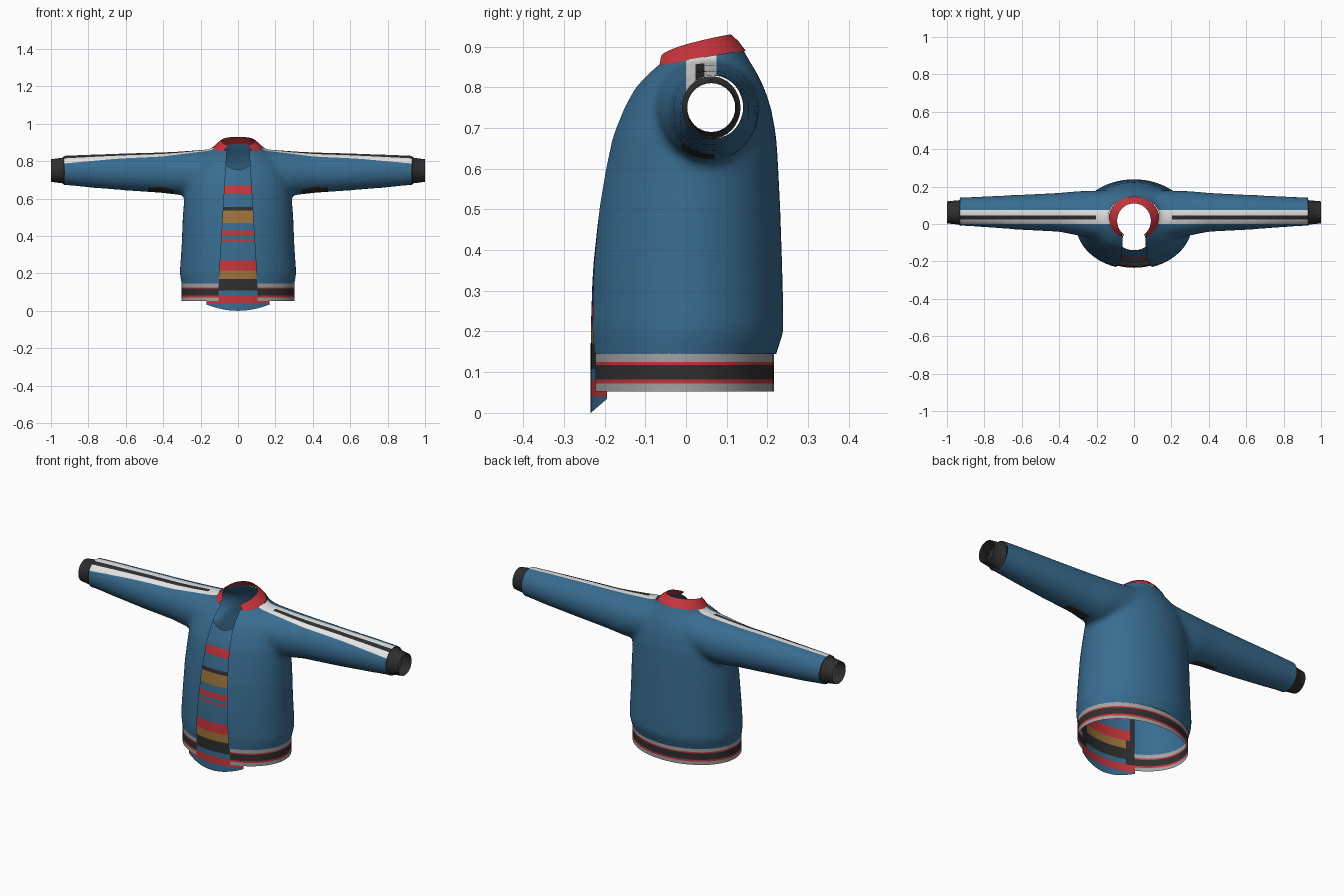
import bpy, bmesh, math
from mathutils import Vector

cube = bpy.data.objects.get("Cube")
if cube:
    bpy.data.objects.remove(cube)


def material(name, rgb):
    m = bpy.data.materials.new(name)
    m.use_nodes = True
    m.diffuse_color = (*rgb, 1)
    m.node_tree.nodes["Principled BSDF"].inputs["Base Color"].default_value = (*rgb, 1)
    return m


NAMES = ["blue", "red", "black", "brown", "grey", "white"]
BLUE, RED, BLACK, BROWN, GREY, WHITE = range(6)
MATS = [material(n, c) for n, c in zip(NAMES, [
    (.04, .15, .28), (.56, .035, .045), (.028, .028, .028),
    (.33, .17, .045), (.36, .36, .36), (.78, .78, .78)])]


def add_object(name, bm):
    mesh = bpy.data.meshes.new(name)
    bm.to_mesh(mesh)
    bm.free()
    for m in MATS:
        mesh.materials.append(m)
    ob = bpy.data.objects.new(name, mesh)
    bpy.context.collection.objects.link(ob)
    return ob


def loft(bm, rows, closed=True, capped=False, colour=lambda row, centre: BLUE):
    """Skin a stack of point rows with quads."""
    vs = [[bm.verts.new(p) for p in r] for r in rows]
    n = len(rows[0])
    for i in range(len(vs) - 1):
        for j in range(n if closed else n - 1):
            k = (j + 1) % n
            f = bm.faces.new((vs[i][j], vs[i][k], vs[i + 1][k], vs[i + 1][j]))
            f.material_index = colour(i, f.calc_center_median())
    if capped:
        bm.faces.new(vs[0])
        bm.faces.new(vs[-1])


def arc(rx, front, back, z, start=0.0, n=48):
    """Horizontal ellipse beginning and ending beside the front centre."""
    yc, ry = (front + back) / 2, (back - front) / 2
    span = math.tau - 2 * start
    steps = n if start == 0 else n - 1
    angles = [start + span * i / steps for i in range(n)]
    return [Vector((rx * math.sin(a), yc - ry * math.cos(a), z)) for a in angles]


def tube_ring(x, y0, y1, z0, z1, n=32):
    """Upright ellipse across the x axis."""
    turn = [math.tau * i / n for i in range(n)]
    return [Vector((x, (y0 + y1) / 2 + (y1 - y0) / 2 * math.cos(a),
                    (z0 + z1) / 2 + (z1 - z0) / 2 * math.sin(a))) for a in turn]


def interp(table, z):
    for (z0, a), (z1, b) in zip(table, table[1:]):
        if z <= z1:
            return a + (b - a) * max(0, z - z0) / (z1 - z0)
    return table[-1][1]


# Jacket solid: torso and one tube through both sleeves, fused and softened
bm = bmesh.new()
torso = [(.1, .295, -.235, .21), (.145, .302, -.238, .222), (.2, .312, -.243, .24),
         (.35, .302, -.238, .237), (.5, .296, -.222, .232), (.6, .288, -.204, .227),
         (.68, .282, -.186, .222), (.75, .262, -.157, .209), (.8, .235, -.13, .192),
         (.84, .185, -.092, .172), (.865, .14, -.065, .156), (.89, .125, -.02, .142),
         (.94, .1, .03, .12)]
loft(bm, [arc(rx, f, b, z) for z, rx, f, b in torso], capped=True)
sleeve = [(.1, -.08, .18, .65, .87), (.2, -.08, .18, .625, .86), (.3, -.062, .176, .617, .853),
          (.4, -.042, .167, .629, .848), (.6, -.032, .157, .643, .842),
          (.8, -.017, .148, .659, .836), (.9, -.011, .143, .67, .832), (1, -.008, .138, .676, .826)]
halves = [(-r[0], *r[1:]) for r in reversed(sleeve)] + sleeve
loft(bm, [tube_ring(*r) for r in halves], capped=True)
bmesh.ops.recalc_face_normals(bm, faces=bm.faces)
jacket = add_object("jacket", bm)
remesh = jacket.modifiers.new("fuse", 'REMESH')
remesh.mode = 'VOXEL'
remesh.voxel_size = .014
soften = jacket.modifiers.new("soften", 'SMOOTH')
soften.iterations = 8
bpy.context.view_layer.update()
fused = bpy.data.meshes.new_from_object(
    jacket.evaluated_get(bpy.context.evaluated_depsgraph_get()))
bpy.data.objects.remove(jacket)

bm = bmesh.new()
bm.from_mesh(fused)
bpy.data.meshes.remove(fused)


def cut(co, normal, region=lambda c: True, drop=False):
    faces = [f for f in bm.faces if region(f.calc_center_median())]
    geom = set(faces) | {e for f in faces for e in f.edges} | {v for f in faces for v in f.verts}
    bmesh.ops.bisect_plane(bm, geom=list(geom), plane_co=co, plane_no=normal, clear_outer=drop)


# Openings at the hem, wrists, neck and front
cut((0, 0, .145), (0, 0, -1), drop=True)
cut((0, 0, .867), (0, -.167, 1), drop=True)
for s in (-1, 1):
    cut((s * .93, 0, 0), (s, 0, 0), drop=True)
    cut((s * .111, 0, 0), (s, 0, .06), lambda c: c.y < 0 and abs(c.x) < .2)
gap = [f for f in bm.faces if f.calc_center_median().y < 0
       and abs(f.calc_center_median().x) < .111 - .06 * f.calc_center_median().z]
bmesh.ops.delete(bm, geom=gap, context='FACES')

# Sleeve stripes and underarm patches
for y in (0, .023, .045, .075):
    cut((0, y, 0), (0, 1, 0), lambda c: c.z > .78 and abs(c.x) > .1)
for y in (-.01, .07):
    cut((0, y, 0), (0, 1, 0), lambda c: c.z < .67 and abs(c.x) > .33)
for x in (.34, .48):
    for s in (-1, 1):
        cut((s * x, 0, 0), (1, 0, 0), lambda c: .59 < c.z < .67)
for f in bm.faces:
    c = f.calc_center_median()
    f.material_index = BLUE
    if c.z > .78 and abs(c.x) > .12 and 0 < c.y < .075:
        f.material_index = BLACK if .023 < c.y < .045 and abs(c.x) > .2 else WHITE
    elif c.z < .66 and .34 < abs(c.x) < .48 and -.01 < c.y < .07:
        f.material_index = BLACK
parts = [add_object("jacket", bm)]

# Striped hem band
bm = bmesh.new()
levels = [.053, .072, .082, .118, .125, .147]
bands = [GREY, RED, BLACK, RED, GREY]
loft(bm, [arc(.301, -.236, .217, z, math.asin(.105 / .301)) for z in levels],
     closed=False, colour=lambda i, c: bands[i])
parts.append(add_object("hem_band", bm))

# Collar: leaning horseshoe, higher at the back
bm = bmesh.new()
open_angle = math.radians(34)
lower = arc(.135, -.085, .147, 0, open_angle)
upper = arc(.09, -.075, .11, 0, open_angle)
for p in lower:
    p.z = .853 + .167 * (p.y + .07)
for p in upper:
    p.z = .864 + .066 * math.sqrt(max(0, p.y + .07) / .18)
middle = [a.lerp(b, .5) + Vector((0, 0, .004)) for a, b in zip(lower, upper)]
loft(bm, [lower, middle, upper], closed=False, colour=lambda i, c: RED)
parts.append(add_object("collar", bm))

# Cuffs
for side, s in (("left", 1), ("right", -1)):
    bm = bmesh.new()
    rows = [(.915, .066, .071), (.93, .072, .077), (.936, .065, .069), (1, .059, .06)]
    loft(bm, [tube_ring(s * x, .062 - ry, .062 + ry, .75 - rz, .75 + rz)
              for x, ry, rz in rows], colour=lambda i, c: BLACK)
    parts.append(add_object(side + "_cuff", bm))

# Striped shirt panel behind the front opening
depth = [(0, -.234), (.2, -.234), (.35, -.229), (.5, -.213), (.6, -.195),
         (.68, -.176), (.76, -.138), (.8, -.115)]
stripes = [(0, BLUE), (.04, RED), (.08, BLUE), (.108, BLACK), (.17, BROWN), (.215, RED),
           (.27, BLUE), (.32, BLUE), (.37, RED), (.38, BLUE), (.4, RED), (.43, BLUE),
           (.47, BROWN), (.535, BLACK), (.555, BLUE), (.625, RED), (.67, BLUE),
           (.71, BLUE), (.755, BLUE)]
rows = []
for z, _ in stripes:
    half = interp([(0, .17), (.6, .16), (.76, .12)], z)
    row = []
    for i in range(17):
        x = half * (i / 8 - 1)
        h = z
        if z == 0:
            h = 1.2 * x * x
        elif z == stripes[-1][0]:
            h = min(z + 6 * x * x, .79)
        row.append(Vector((x, interp(depth, h) + 1.4 * x * x, h)))
    rows.append(row)
bm = bmesh.new()
loft(bm, rows, closed=False, colour=lambda i, c: BLACK
     if abs(c.x) > .135 and c.z > .08 else stripes[i][1])
parts.append(add_object("shirt_panel", bm))

# Smooth shading with sharp creases kept
bpy.ops.object.select_all(action='DESELECT')
for ob in parts:
    ob.select_set(True)
bpy.context.view_layer.objects.active = parts[0]
bpy.ops.object.shade_smooth_by_angle(angle=math.radians(45))
